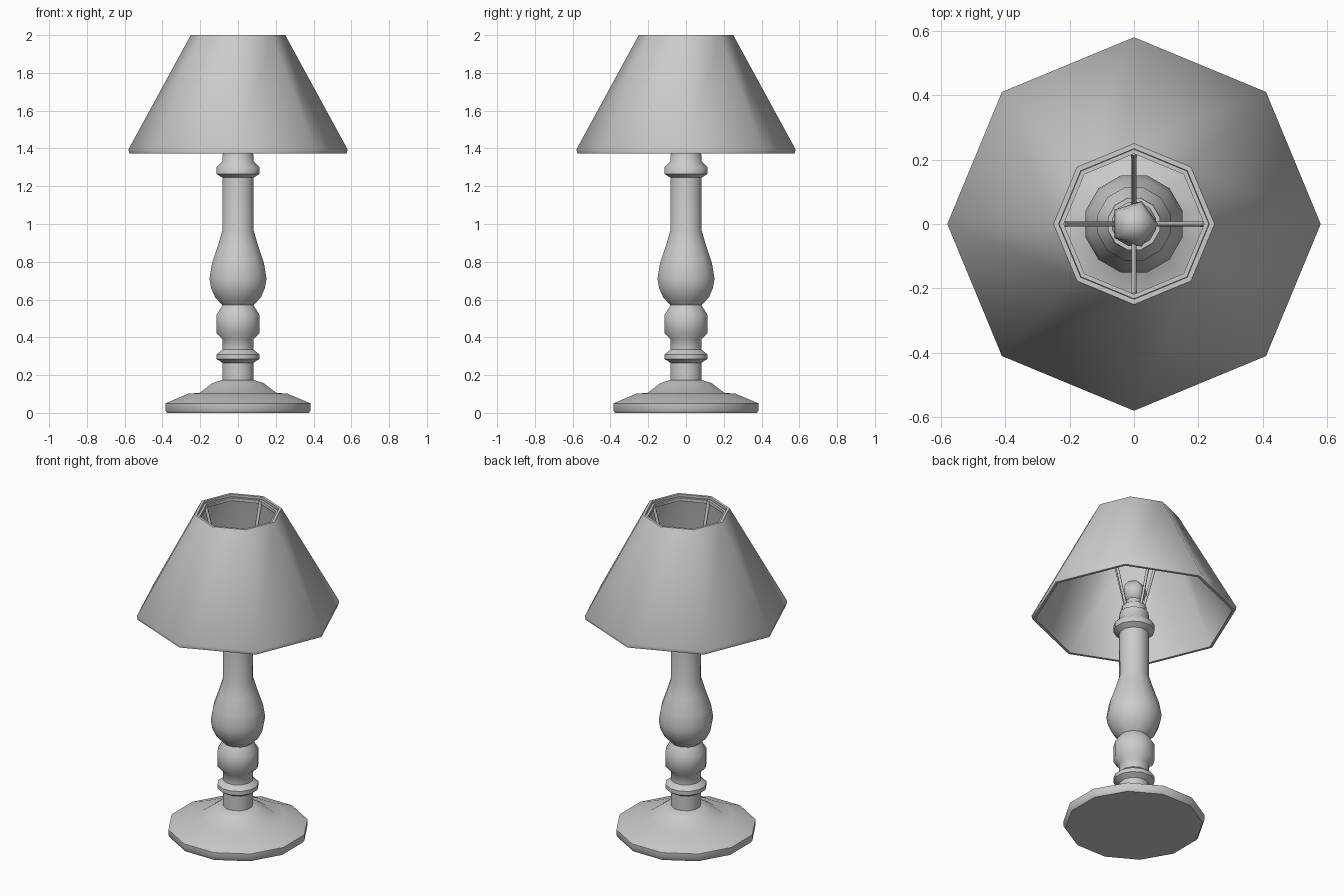
import bpy, math
from mathutils import Vector

if "Cube" in bpy.data.objects:
    bpy.data.objects.remove(bpy.data.objects["Cube"])


def lathe(name, profile, sides, turn=0.0, closed=False, angle=50):
    """Spin an (r, z) profile around z; r = 0 points become poles."""
    verts, rings, faces = [], [], []
    for r, z in profile:
        if r == 0:
            rings.append([len(verts)] * sides)
            verts.append((0, 0, z))
        else:
            rings.append(list(range(len(verts), len(verts) + sides)))
            for i in range(sides):
                a = turn + 2 * math.pi * i / sides
                verts.append((r * math.cos(a), r * math.sin(a), z))
    pairs = list(zip(rings, rings[1:]))
    if closed:
        pairs.append((rings[-1], rings[0]))
    for a, b in pairs:
        for i in range(sides):
            j = (i + 1) % sides
            faces.append(list(dict.fromkeys((a[i], a[j], b[j], b[i]))))
    me = bpy.data.meshes.new(name)
    me.from_pydata(verts, [], faces)
    ob = bpy.data.objects.new(name, me)
    bpy.context.collection.objects.link(ob)
    smooth(ob, angle)
    return ob


def smooth(ob, angle):
    bpy.ops.object.select_all(action='DESELECT')
    ob.select_set(True)
    bpy.context.view_layer.objects.active = ob
    bpy.ops.object.shade_smooth_by_angle(angle=math.radians(angle))


HALF = math.pi / 12           # twelve-sided parts sit flat side forward
W = 1 / math.cos(HALF)        # flat-to-flat radius -> corner radius


def turned(name, profile):
    return lathe(name, [(r * W, z) for r, z in profile], 12, HALF)


# Foot
turned("base", [(0, 0), (0.375, 0), (0.385, 0.015), (0.385, 0.05), (0.26, 0.103),
                (0.205, 0.105), (0.135, 0.158), (0.08, 0.175), (0, 0.175)])

# Turned stem
turned("stem", [(0, 0.15), (0.082, 0.15), (0.082, 0.265), (0.113, 0.285), (0.113, 0.31),
                (0.082, 0.335), (0.082, 0.39), (0.113, 0.42), (0.113, 0.52), (0.082, 0.57),
                (0.12, 0.61), (0.142, 0.66), (0.151, 0.71), (0.138, 0.79), (0.108, 0.88),
                (0.083, 0.965), (0.082, 1.245), (0.113, 1.265), (0.113, 1.3),
                (0.083, 1.33), (0.08, 1.38), (0, 1.38)])

# Bulb socket and bulb
turned("socket", [(0, 1.36), (0.06, 1.36), (0.068, 1.39), (0.068, 1.42),
                  (0.045, 1.44), (0.045, 1.46), (0, 1.46)])
lathe("bulb", [(0, 1.44), (0.045, 1.45), (0.075, 1.51), (0.065, 1.55), (0.035, 1.58),
               (0, 1.59)], 5, angle=80)

# Eight-sided shade with wall thickness
lathe("shade", [(0.575, 1.372), (0.58, 1.395), (0.25, 2.0), (0.234, 2.0),
                (0.232, 1.985), (0.562, 1.388), (0.558, 1.372)], 8, closed=True)

# Wire hoop under the top rim
lathe("shade_hoop", [(0.24, 1.985), (0.218, 1.985), (0.218, 1.965), (0.24, 1.965)],
      8, closed=True)

# Four struts holding the shade
for i in range(4):
    a = i * math.pi / 2
    p = Vector((0.06 * math.cos(a), 0.06 * math.sin(a), 1.41))
    q = Vector((0.222 * math.cos(a), 0.222 * math.sin(a), 1.975))
    bpy.ops.mesh.primitive_cone_add(vertices=6, radius1=0.008, radius2=0.01,
                                    depth=(q - p).length, location=(p + q) / 2)
    ob = bpy.context.object
    ob.name = f"shade_strut_{i + 1}"
    ob.rotation_euler = (q - p).to_track_quat('Z', 'Y').to_euler()
    smooth(ob, 70)
